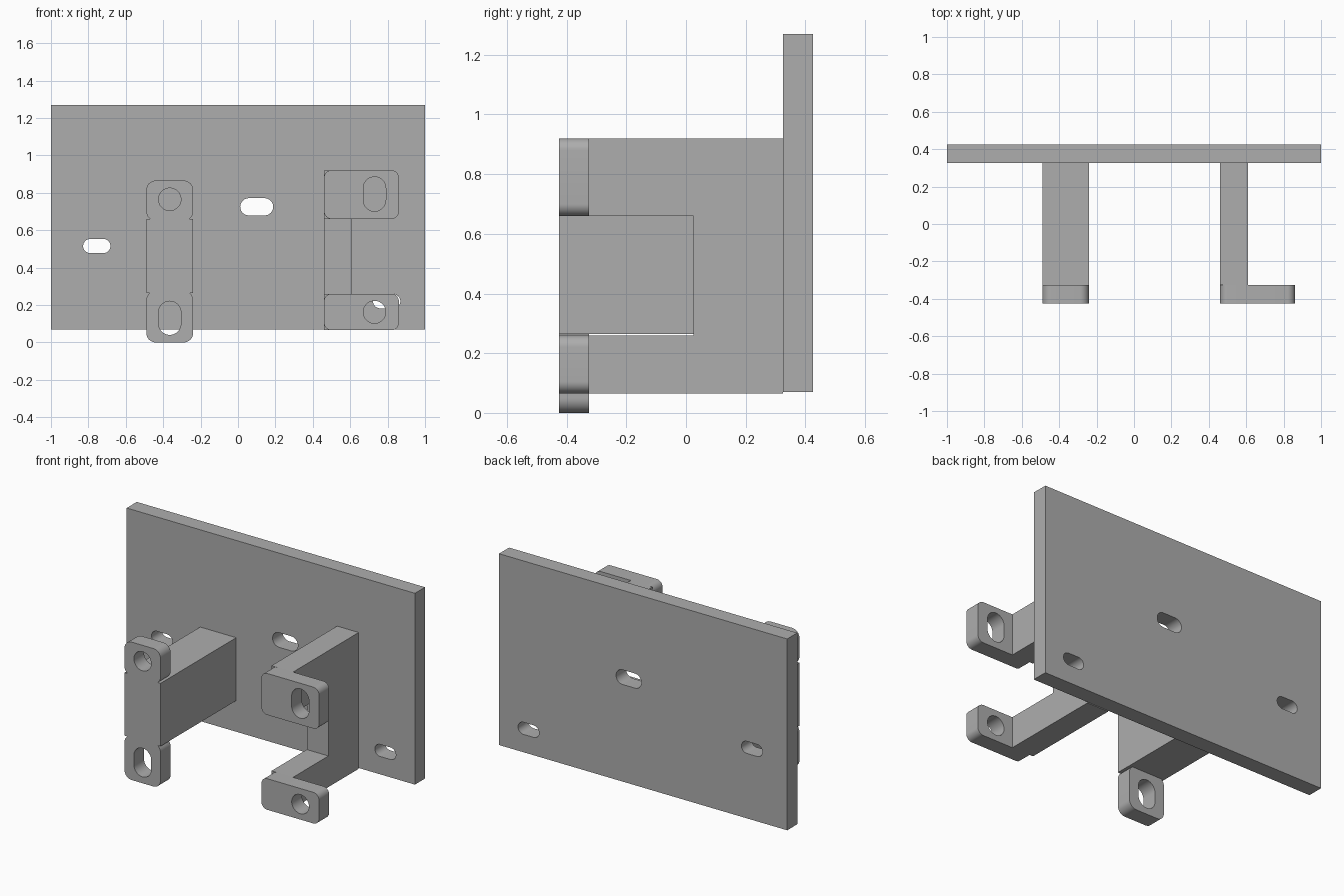
import bpy, bmesh
from math import pi, sin, cos
from mathutils import Matrix

cube = bpy.data.objects.get("Cube")
if cube:
    bpy.data.objects.remove(cube, do_unlink=True)

GREY = (0.42, 0.42, 0.42, 1)
grey = bpy.data.materials.new("matte_grey")
grey.use_nodes = True
grey.diffuse_color = GREY
grey.node_tree.nodes["Principled BSDF"].inputs["Base Color"].default_value = GREY


def rounded(left, right, low, high, radius, steps=10):
    """Outline of a rounded rectangle; also makes circles and slots."""
    corners = [(right - radius, high - radius), (left + radius, high - radius),
               (left + radius, low + radius), (right - radius, low + radius)]
    points = []
    for i, (cx, cy) in enumerate(corners):
        for s in range(steps + 1):
            a = (i + s / steps) * pi / 2
            points.append((cx + radius * cos(a), cy + radius * sin(a)))
    return points


def hole(cx, cz, half_w, half_h):
    return rounded(cx - half_w, cx + half_w, cz - half_h, cz + half_h,
                   min(half_w, half_h))


def box(left, right, low, high):
    return [(left, low), (right, low), (right, high), (left, high)]


def extrude(name, outlines, start, end, along="y"):
    """Fill the outlines (the first is the edge, the rest are holes) and extrude."""
    curve = bpy.data.curves.new(name, "CURVE")
    curve.dimensions = "2D"
    curve.fill_mode = "BOTH"
    curve.extrude = (end - start) / 2
    for outline in outlines:
        spline = curve.splines.new("POLY")
        spline.points.add(len(outline) - 1)
        for point, (u, v) in zip(spline.points, outline):
            point.co = (u, v, 0, 1)
        spline.use_cyclic_u = True
    obj = bpy.data.objects.new(name, curve)
    bpy.context.collection.objects.link(obj)
    bpy.ops.object.select_all(action="DESELECT")
    obj.select_set(True)
    bpy.context.view_layer.objects.active = obj
    bpy.ops.object.convert(target="MESH")
    obj = bpy.context.view_layer.objects.active

    # Stand the profile upright, and weld the caps to the walls
    turn = Matrix.Rotation(pi / 2, 4, "X")
    middle = (start + end) / 2
    if along == "x":
        turn = Matrix.Translation((middle, 0, 0)) @ Matrix.Rotation(pi / 2, 4, "Z") @ turn
    else:
        turn = Matrix.Translation((0, middle, 0)) @ turn
    bm = bmesh.new()
    bm.from_mesh(obj.data)
    bmesh.ops.transform(bm, matrix=turn, verts=bm.verts)
    bmesh.ops.remove_doubles(bm, verts=bm.verts, dist=0.0001)
    bmesh.ops.recalc_face_normals(bm, faces=bm.faces)
    bm.to_mesh(obj.data)
    bm.free()
    obj.data.materials.clear()
    obj.data.materials.append(grey)
    bpy.ops.object.shade_smooth_by_angle()
    return obj


FRONT, TAB_BACK, PLATE_FRONT, BACK = -0.425, -0.325, 0.325, 0.425

# Back plate with three mounting slots
extrude("back_plate", [box(-1, 1, 0.07, 1.27),
                       hole(-0.755, 0.515, 0.073, 0.038),
                       hole(0.1, 0.725, 0.088, 0.046),
                       hole(0.795, 0.22, 0.073, 0.038)], PLATE_FRONT, BACK)

# Solid arm with a tab above and below its front end
extrude("right_arm", [box(-0.49, -0.24, 0.265, 0.66)], FRONT, PLATE_FRONT)
extrude("right_upper_tab", [rounded(-0.49, -0.24, 0.65, 0.865, 0.05),
                            hole(-0.365, 0.765, 0.06, 0.06)], FRONT, TAB_BACK)
extrude("right_lower_tab", [rounded(-0.49, -0.24, 0, 0.275, 0.05),
                            hole(-0.365, 0.13, 0.06, 0.09)], FRONT, TAB_BACK)

# Forked arm, notched at the front, with two sideways tabs
fork = [(TAB_BACK, 0.065), (PLATE_FRONT, 0.065), (PLATE_FRONT, 0.92), (TAB_BACK, 0.92),
        (TAB_BACK, 0.66), (0.025, 0.66), (0.025, 0.26), (TAB_BACK, 0.26)]
extrude("left_forked_arm", [fork], 0.46, 0.61, along="x")
extrude("left_upper_tab", [rounded(0.46, 0.86, 0.66, 0.92, 0.04),
                           hole(0.73, 0.793, 0.06, 0.092)], FRONT, TAB_BACK)
extrude("left_lower_tab", [rounded(0.46, 0.86, 0.065, 0.26, 0.04),
                           hole(0.73, 0.162, 0.06, 0.06)], FRONT, TAB_BACK)
